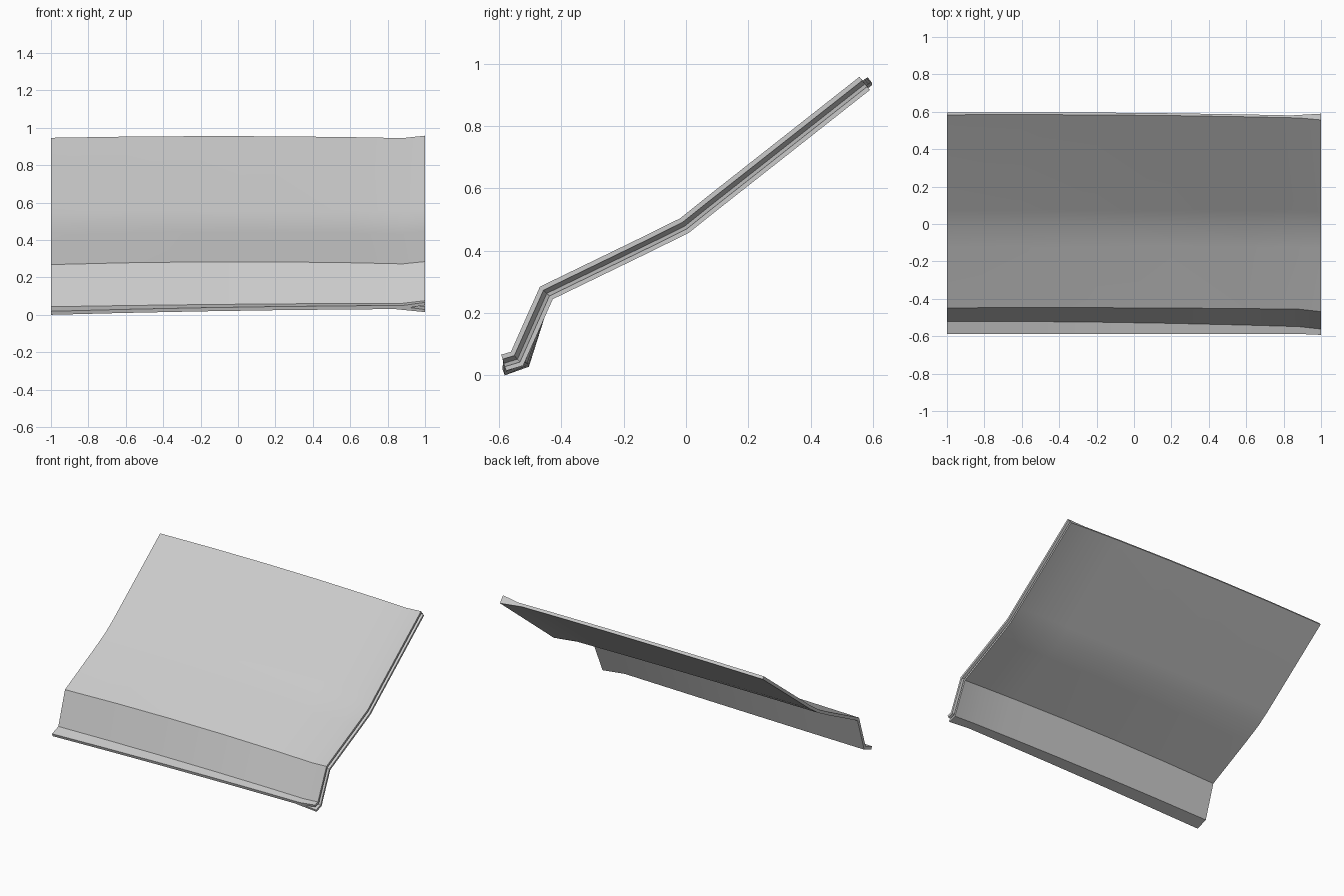
import bpy, bmesh, math
from mathutils import Vector

cube = bpy.data.objects.get("Cube")
if cube:
    bpy.data.objects.remove(cube, do_unlink=True)

# Flat grey finish
grey = bpy.data.materials.new("panel_grey")
grey.use_nodes = True
colour = (0.6, 0.6, 0.6, 1)
grey.diffuse_color = colour
grey.node_tree.nodes["Principled BSDF"].inputs["Base Color"].default_value = colour

# Centre line (y, z) from back to front, at the plain end, middle and flared end
PLAIN = [(.59, .945), (.08, .548), (-.005, .489), (-.12, .428),
         (-.44, .268), (-.512, .042), (-.585, .016)]
MIDDLE = [(.588, .954), (.08, .556), (-.005, .493), (-.12, .437),
          (-.44, .283), (-.52, .055), (-.585, .038)]
FLARED = [(.573, .943), (.08, .555), (-.005, .487), (-.12, .430),
          (-.448, .271), (-.542, .06), (-.585, .047)]

# Closed section across the sheet: (x, offset from centre line)
T = .01
SECTION = [(x, T) for x in (-1, -.6, -.2, .2, .6, .88)]
SECTION += [(1, .027), (1, .012), (.92, -.002), (1, -.013), (1, -.027)]
SECTION += [(x, -T) for x in (.84, .6, .2, -.2, -.6, -1)]


def centre_line(x):
    """Quadratic blend of the three profiles."""
    e = .9
    x = min(x, e)
    a = x * (x - e) / (1 + e)
    b = (x + 1) * (e - x) / e
    c = (x + 1) * x / (e * (e + 1))
    return [a * Vector(p) + b * Vector(q) + c * Vector(r)
            for p, q, r in zip(PLAIN, MIDDLE, FLARED)]


def offset_line(x, distance):
    """Move the profile along its mitred normals."""
    line = centre_line(x)
    normals = []
    for p, q in zip(line, line[1:]):
        t = (q - p).normalized()
        normals.append(Vector((t.y, -t.x)))
    result = []
    for i, p in enumerate(line):
        n = normals[max(i - 1, 0)]
        m = normals[min(i, len(normals) - 1)]
        s = p + (n + m) / (1 + n.dot(m)) * distance
        result.append((x, s.x, s.y))
    return result


# Folded panel with a grooved, flared end
bm = bmesh.new()
rows = [[bm.verts.new(co) for co in offset_line(x, d)] for x, d in SECTION]
for i, row in enumerate(rows):
    after = rows[(i + 1) % len(rows)]
    for j in range(len(row) - 1):
        bm.faces.new((row[j], row[j + 1], after[j + 1], after[j]))

# Close the back and front edges
caps = [bm.faces.new([row[k] for row in rows]) for k in (0, -1)]
bmesh.ops.triangulate(bm, faces=caps)
bmesh.ops.recalc_face_normals(bm, faces=bm.faces)

mesh = bpy.data.meshes.new("folded_panel")
bm.to_mesh(mesh)
bm.free()
mesh.materials.append(grey)
panel = bpy.data.objects.new("folded_panel", mesh)
bpy.context.collection.objects.link(panel)

# Rest the panel on the ground
low = min(v.co.z for v in mesh.vertices)
for v in mesh.vertices:
    v.co.z -= low

bpy.ops.object.select_all(action='DESELECT')
panel.select_set(True)
bpy.context.view_layer.objects.active = panel
bpy.ops.object.shade_smooth_by_angle(angle=math.radians(30))
